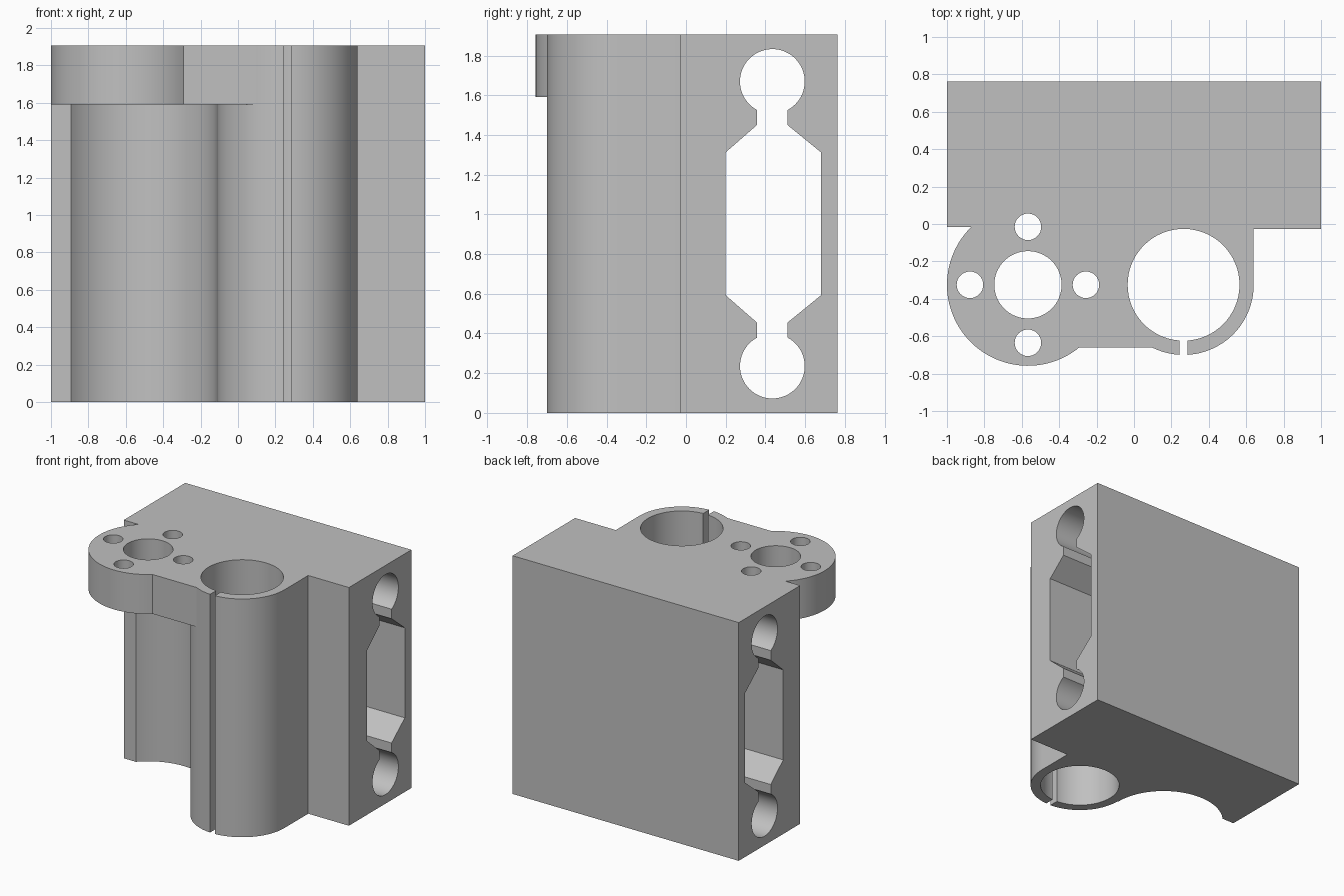
import bpy
import bmesh
from math import sin, cos, radians, degrees, asin
from mathutils import Matrix

if "Cube" in bpy.data.objects:
    bpy.data.objects.remove(bpy.data.objects["Cube"], do_unlink=True)

HEIGHT = 1.905
MID = HEIGHT / 2
FLANGE_Z = 1.59
MOTOR = (-0.567, -0.325)
BEARING = (0.265, -0.325)
FLANGE_R, CLEAR_R, BOSS_R = 0.433, 0.45, 0.375
LEFT_Y, RIGHT_Y, WEB_Y = -0.015, -0.027, -0.66

# Axis frames: profile plane to world
ALONG_Z = Matrix.Identity(4)
ALONG_X = Matrix(((0, 0, 1, 0), (1, 0, 0, 0), (0, 1, 0, 0), (0, 0, 0, 1)))
ALONG_Y = Matrix(((1, 0, 0, 0), (0, 0, 1, 0), (0, 1, 0, 0), (0, 0, 0, 1)))


def arc(centre, r, start, end, steps=48):
    angles = [radians(start + (end - start) * i / steps) for i in range(steps + 1)]
    return [(centre[0] + r * cos(a), centre[1] + r * sin(a)) for a in angles]


def circle(centre, r, sides=64, turn=0):
    return arc(centre, r, turn, turn + 360, sides)[:-1]


def prism(name, outline, low, high, frame=ALONG_Z):
    bm = bmesh.new()
    face = bm.faces.new([bm.verts.new((u, v, low)) for u, v in outline])
    top = bmesh.ops.extrude_face_region(bm, geom=[face])["geom"]
    moved = [g for g in top if isinstance(g, bmesh.types.BMVert)]
    bmesh.ops.translate(bm, verts=moved, vec=(0, 0, high - low))
    bm.transform(frame)
    bmesh.ops.recalc_face_normals(bm, faces=bm.faces)
    mesh = bpy.data.meshes.new(name)
    bm.to_mesh(mesh)
    bm.free()
    obj = bpy.data.objects.new(name, mesh)
    bpy.context.collection.objects.link(obj)
    return obj


def cut(target, outline, low, high, frame=ALONG_Z):
    cutter = prism("cutter", outline, low, high, frame)
    cutter.hide_render = True
    mod = target.modifiers.new("cut", "BOOLEAN")
    mod.operation = "DIFFERENCE"
    mod.solver = "EXACT"
    mod.object = cutter
    bpy.context.view_layer.objects.active = target
    bpy.ops.object.modifier_apply(modifier=mod.name)
    bpy.data.objects.remove(cutter, do_unlink=True)


# Full height outline: rail block, motor flange and bearing boss
rise = LEFT_Y - MOTOR[1]
drop = WEB_Y - MOTOR[1]
flange_start = 180 - degrees(asin(rise / FLANGE_R))
flange_end = 360 + degrees(asin(drop / FLANGE_R))
boss_start = 180 - degrees(asin(drop / BOSS_R))
outline = [(1, 0.762), (-1, 0.762), (-1, LEFT_Y)]
outline += arc(MOTOR, FLANGE_R, flange_start, flange_end)
outline += arc(BEARING, BOSS_R, boss_start, 360)
outline += [(BEARING[0] + BOSS_R, RIGHT_Y), (1, RIGHT_Y)]
body = prism("carriage_body", outline, 0, HEIGHT)

# Clearance under the flange, leaving the round bearing boss
clear_start = 180 - degrees(asin(rise / CLEAR_R))
clearance = arc(MOTOR, CLEAR_R, clear_start, 0)
clearance += arc(BEARING, BOSS_R, 180, boss_start)
clearance += [(clearance[-1][0], -1), (-1.2, -1), (-1.2, LEFT_Y)]
cut(body, clearance, -0.2, FLANGE_Z)

# Flange centre hole and four screw holes
cut(body, circle(MOTOR, 0.18), FLANGE_Z - 0.1, 2.1)
for dx, dy in ((1, 0), (-1, 0), (0, 1), (0, -1)):
    spot = (MOTOR[0] + 0.31 * dx, MOTOR[1] + 0.31 * dy)
    cut(body, circle(spot, 0.071, 32), FLANGE_Z - 0.1, 2.1)

# Bearing bore and clamp slit
cut(body, circle(BEARING, 0.299), -0.2, 2.1)
cut(body, [(0.243, -1), (0.285, -1), (0.285, -0.5), (0.243, -0.5)], -0.2, 2.1)

# Lengthwise channel: rod bores, necks and wide chamfered middle
ROD_Y, ROD_OFF = 0.435, 0.717
half = [(0.512, 0.58), (0.512, 0.497), (0.68, 0.36)]
left = [(0.2, 0.36), (0.357, 0.497), (0.357, 0.58)]
channel = [(y, MID + z) for y, z in left + half]
channel += [(y, MID - z) for y, z in reversed(left + half)]
cut(body, channel, -1.2, 1.2, ALONG_X)
for side in (1, -1):
    cut(body, circle((ROD_Y, MID + side * ROD_OFF), 0.163), -1.2, 1.2, ALONG_X)

# Cross bolt hole and hexagonal nut pocket
cut(body, circle((0.8, MID), 0.065, 32), -0.3, 1, ALONG_Y)
cut(body, circle((0.8, MID), 0.125, 6, 30), 0.09, 0.3, ALONG_Y)

# Material and shading
grey = bpy.data.materials.new("plain_grey")
grey.use_nodes = True
colour = (0.53, 0.53, 0.53, 1)
grey.diffuse_color = colour
grey.node_tree.nodes["Principled BSDF"].inputs["Base Color"].default_value = colour
body.data.materials.clear()
body.data.materials.append(grey)
for poly in body.data.polygons:
    poly.material_index = 0
bpy.ops.object.select_all(action="DESELECT")
body.select_set(True)
bpy.context.view_layer.objects.active = body
bpy.ops.object.shade_smooth_by_angle(angle=radians(25))
